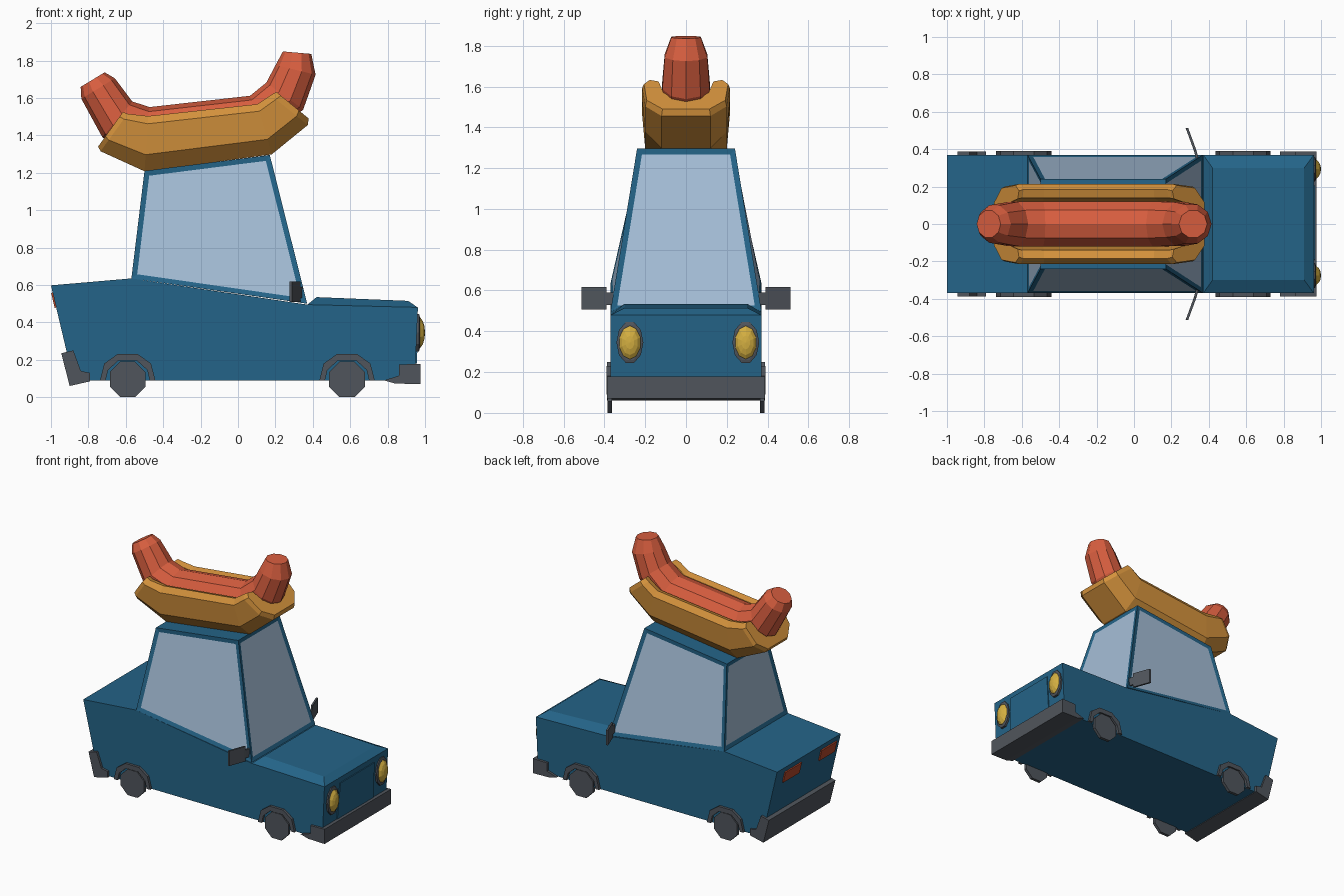
import bpy, bmesh, math
from mathutils import Vector

if "Cube" in bpy.data.objects:
    bpy.data.objects.remove(bpy.data.objects["Cube"])


def material(name, r, g, b):
    lin = [((c / 255 + 0.055) / 1.055) ** 2.4 for c in (r, g, b)]
    m = bpy.data.materials.new(name)
    m.diffuse_color = (*lin, 1)
    m.use_nodes = True
    m.node_tree.nodes["Principled BSDF"].inputs["Base Color"].default_value = m.diffuse_color
    return m


BLUE = material("body blue", 36, 100, 136)
GLASS = material("window glass", 165, 190, 215)
GREY = material("dark grey", 80, 85, 92)
YELLOW = material("lamp yellow", 212, 175, 65)
RED = material("tail light red", 178, 70, 42)
SAUSAGE = material("sausage red", 216, 94, 63)
BUN = material("bun tan", 212, 146, 60)


def finish(name, bm, *mats):
    bmesh.ops.recalc_face_normals(bm, faces=bm.faces)
    me = bpy.data.meshes.new(name)
    bm.to_mesh(me)
    bm.free()
    for m in mats:
        me.materials.append(m)
    ob = bpy.data.objects.new(name, me)
    bpy.context.collection.objects.link(ob)
    return ob


def loft_mesh(rings):
    """Skin a row of equal closed rings and cap both ends."""
    bm = bmesh.new()
    vs = [[bm.verts.new(p) for p in ring] for ring in rings]
    n = len(vs[0])
    for a, b in zip(vs, vs[1:]):
        for i in range(n):
            j = (i + 1) % n
            bm.faces.new((a[i], a[j], b[j], b[i]))
    bm.faces.new(vs[0])
    bm.faces.new(vs[-1])
    bmesh.ops.recalc_face_normals(bm, faces=bm.faces)
    return bm


def loft(name, rings, mat):
    return finish(name, loft_mesh(rings), mat)


def prism(name, profile, y0, y1, mat):
    """Extrude an x-z profile along y."""
    return loft(name, [[(x, y, z) for x, z in profile] for y in (y0, y1)], mat)


def frustum(low, high):
    return [[(x, s * y, z) for x, y, z, s in
             ((*r, 1), (*f, 1), (*f, -1), (*r, -1))] for r, f in (low, high)]


# Body shell and raised hood
prism("body", [(-1, 0.598), (-0.57, 0.635), (0.37, 0.495), (0.962, 0.48),
               (0.945, 0.09), (-0.88, 0.09)], -0.37, 0.37, BLUE)
loft("hood", frustum(((0.37, 0.37, 0.494), (0.962, 0.37, 0.479)),
                     ((0.42, 0.30, 0.535), (0.91, 0.30, 0.515))), BLUE)

# Cabin with recessed glass on its four sides
bm = loft_mesh(frustum(((-0.57, 0.37, 0.635), (0.37, 0.37, 0.50)),
                       ((-0.50, 0.24, 1.21), (0.17, 0.24, 1.295))))
bm.normal_update()
sides = [f for f in bm.faces if abs(f.normal.z) < 0.6]
bmesh.ops.inset_individual(bm, faces=sides, thickness=0.028, depth=-0.006,
                           use_even_offset=True)
for f in sides:
    f.material_index = 1
finish("cabin", bm, BLUE, GLASS)

# Grille plate on the nose
loft("grille", [[(x + d, y, z) for x, y, z in
                 ((0.948, -0.21, 0.18), (0.948, 0.21, 0.18),
                  (0.959, 0.205, 0.44), (0.959, -0.19, 0.44))]
                for d in (0, 0.008)], BLUE)

# Bumpers
prism("front_bumper", [(0.78, 0.09), (0.86, 0.115), (0.86, 0.175), (0.975, 0.178),
                       (0.975, 0.07), (0.84, 0.073)], -0.387, 0.387, GREY)
prism("rear_bumper", [(-0.945, 0.235), (-0.88, 0.25), (-0.84, 0.14), (-0.79, 0.13),
                      (-0.79, 0.085), (-0.90, 0.06)], -0.387, 0.387, GREY)

# Wheels and wheel arches
ARCH = [(-0.148, 0.09), (-0.125, 0.18), (-0.055, 0.23), (0.055, 0.23), (0.125, 0.18),
        (0.148, 0.09), (0.118, 0.09), (0.105, 0.145), (0.05, 0.195), (-0.05, 0.195),
        (-0.105, 0.145), (-0.118, 0.09)]
for end, cx in (("rear", -0.59), ("front", 0.583)):
    for side, s in (("left", 1), ("right", -1)):
        octagon = [(cx + 0.103 * math.cos(math.pi * (k + 0.5) / 4),
                    0.095 + 0.103 * math.sin(math.pi * (k + 0.5) / 4)) for k in range(8)]
        prism(f"{end}_{side}_wheel", octagon, s * 0.362, s * 0.384, GREY)
        prism(f"{end}_{side}_arch", [(cx + x, z) for x, z in ARCH],
              s * 0.365, s * 0.389, GREY)

# Headlights with rims
for side, y in (("left", 0.293), ("right", -0.275)):
    loft(f"{side}_headlight_rim",
         [[(x, y + 0.066 * k * math.cos(a * math.pi / 5),
            0.345 + 0.105 * k * math.sin(a * math.pi / 5)) for a in range(10)]
          for x, k in ((0.94, 1), (0.968, 1), (0.972, 0.85))], GREY)
    bm = bmesh.new()
    bmesh.ops.create_uvsphere(bm, u_segments=10, v_segments=8, radius=1)
    for v in bm.verts:
        p = v.co.copy()
        v.co = (0.96 + 0.04 * p.z, y + 0.057 * p.x, 0.345 + 0.087 * p.y)
    finish(f"{side}_headlight", bm, YELLOW)

# Tail lights on the sloped back
for side, y0, y1 in (("left", 0.08, 0.27), ("right", -0.33, -0.15)):
    prism(f"{side}_tail_light", [(-0.99, 0.56), (-0.972, 0.48), (-0.98, 0.477),
                                 (-0.999, 0.557)], y0, y1, RED)

# Wing mirrors: short stem plus angled plate
for side, s in (("left", 1), ("right", -1)):
    for part, a, b, z0, z1 in (("stem", (0.338, 0.35), (0.325, 0.40), 0.53, 0.59),
                               ("mirror", (0.328, 0.39), (0.283, 0.513), 0.508, 0.618)):
        loft(f"{side}_{part}", [[(a[0] - 0.007, s * a[1], z), (a[0] + 0.007, s * a[1], z),
                                 (b[0] + 0.007, s * b[1], z), (b[0] - 0.007, s * b[1], z)]
                                for z in (z0, z1)], GREY)

# Bun: U-shaped section swept through (bottom, top) stations
half = [(0.12, 0.0), (0.2, 0.3), (0.215, 0.86), (0.185, 1.0), (0.14, 0.95), (0.115, 0.55)]
section = [(0, 0)] + half + [(0, 0.38)] + [(-y, t) for y, t in reversed(half)]
stations = [((-0.748, 1.34), (-0.615, 1.525), 0.96), ((-0.735, 1.315), (-0.59, 1.515), 1),
            ((-0.50, 1.208), (-0.48, 1.503), 1), ((0.18, 1.298), (0.105, 1.567), 1),
            ((0.373, 1.455), (0.175, 1.615), 1), ((0.378, 1.49), (0.205, 1.632), 0.96)]
loft("bun", [[(b[0] + (t[0] - b[0]) * k, y * w, b[1] + (t[1] - b[1]) * k)
              for y, k in section] for b, t, w in stations], BUN)

# Sausage: ten-sided tube along a bent path, x, z, radius
path = [(-0.777, 1.698, 0.075), (-0.748, 1.65, 0.105), (-0.645, 1.485, 0.125),
        (-0.49, 1.425, 0.127), (0.115, 1.495, 0.127), (0.25, 1.61, 0.122),
        (0.308, 1.75, 0.11), (0.316, 1.842, 0.076)]
rings = []
for i, (x, z, r) in enumerate(path):
    p, q = path[max(i - 1, 0)], path[min(i + 1, len(path) - 1)]
    t = Vector((q[0] - p[0], q[1] - p[1])).normalized()
    if 0 < i < len(path) - 1:   # bisect the two neighbouring directions
        d0 = Vector((x - p[0], z - p[1])).normalized()
        d1 = Vector((q[0] - x, q[1] - z)).normalized()
        t = (d0 + d1).normalized()
    rings.append([(x - t.y * r * math.cos(a * math.pi / 5), r * math.sin(a * math.pi / 5),
                   z + t.x * r * math.cos(a * math.pi / 5)) for a in range(10)])
loft("sausage", rings, SAUSAGE)
